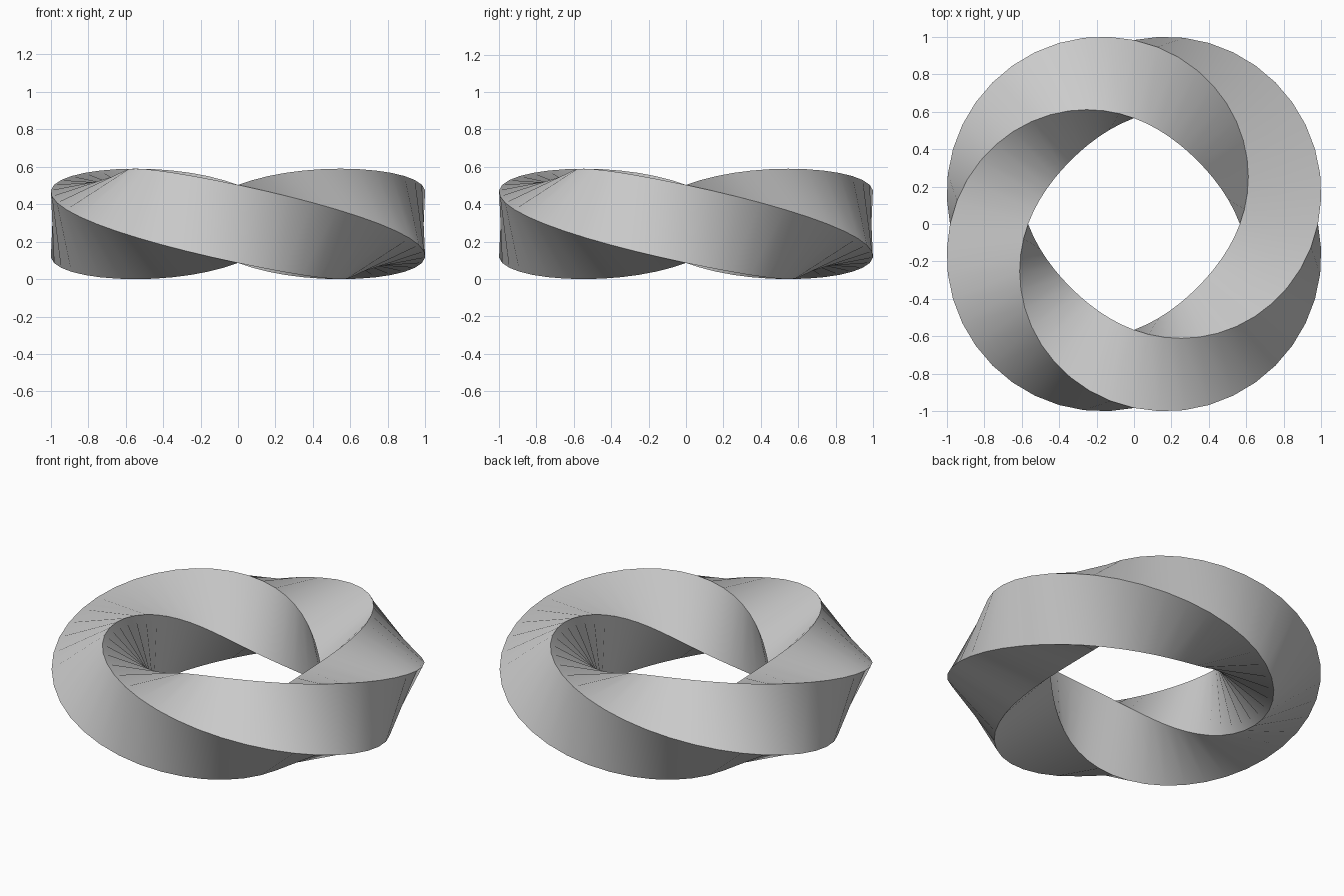
import bpy, bmesh
from math import sin, cos, pi, radians

if "Cube" in bpy.data.objects:
    bpy.data.objects.remove(bpy.data.objects["Cube"])

RING_R = 0.774      # centre line radius
HALF_DIAG = 0.295   # centre to corner of the square section
SEGS = 48

# Square section swept round a circle, making one full twist
bm = bmesh.new()
rings = []
for i in range(SEGS):
    a = 2 * pi * i / SEGS
    ring = []
    for k in range(4):
        t = -a + pi / 4 + k * pi / 2
        r = RING_R + HALF_DIAG * cos(t)
        ring.append(bm.verts.new((r * cos(a), r * sin(a), HALF_DIAG * (1 + sin(t)))))
    rings.append(ring)

# One full turn brings every corner back to itself, so the rings join directly
for i in range(SEGS):
    p, q = rings[i], rings[(i + 1) % SEGS]
    for k in range(4):
        n = (k + 1) % 4
        bm.faces.new((p[k], q[k], q[n], p[n]))
bmesh.ops.recalc_face_normals(bm, faces=bm.faces)

mesh = bpy.data.meshes.new("twisted_ring")
bm.to_mesh(mesh)
bm.free()
ring_obj = bpy.data.objects.new("twisted_ring", mesh)
bpy.context.collection.objects.link(ring_obj)

# Smooth along the faces, sharp along the four spiral edges
bpy.context.view_layer.objects.active = ring_obj
ring_obj.select_set(True)
bpy.ops.object.shade_smooth_by_angle(angle=radians(40))
